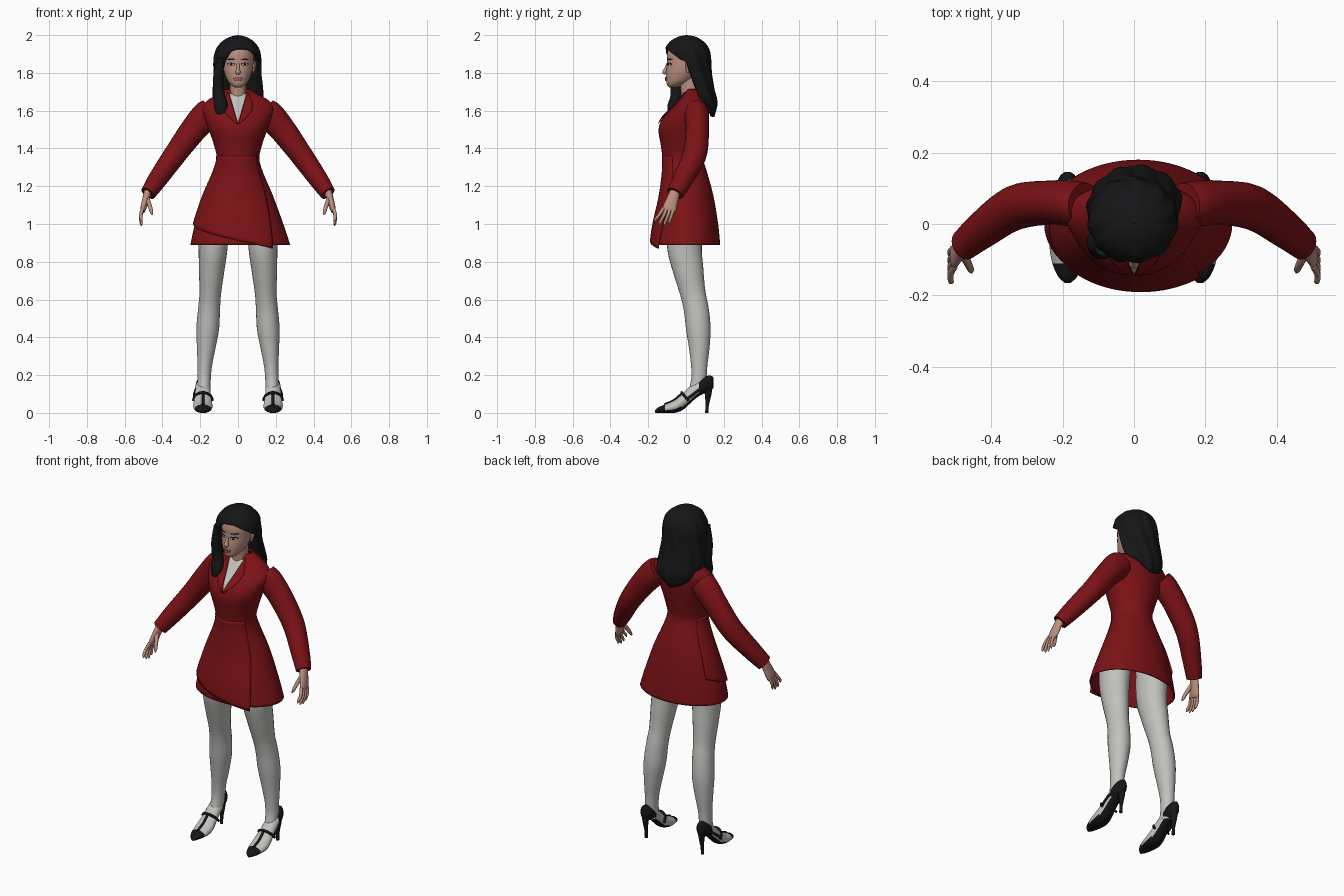
import bpy, bmesh, math
from mathutils import Vector


def material(name, rgb):
    m = bpy.data.materials.new(name)
    m.diffuse_color = (*rgb, 1)
    return m


RED = material("coat red", (0.2, 0.006, 0.008))
BLACK = material("hair and shoe black", (0.008, 0.008, 0.009))
PALE = material("stocking grey", (0.53, 0.54, 0.51))
SKIN = material("skin", (0.5, 0.28, 0.21))
LIP = material("lip pink", (0.33, 0.10, 0.09))
WHITE = material("eye white", (0.65, 0.65, 0.62))


def lerp(a, b, t):
    return a + (b - a) * t


def sample(tab, t):
    """Smooth interpolation of table rows (t, values...)."""
    t = min(max(t, tab[0][0]), tab[-1][0])
    i = 0
    while i < len(tab) - 2 and t > tab[i + 1][0]:
        i += 1
    p, q = tab[i], tab[i + 1]
    o, r = tab[max(i - 1, 0)], tab[min(i + 2, len(tab) - 1)]
    h = q[0] - p[0]
    s = (t - p[0]) / h
    out = []
    for k in range(1, len(p)):
        m0 = (q[k] - o[k]) / (q[0] - o[0]) * h
        m1 = (r[k] - p[k]) / (r[0] - p[0]) * h
        out.append((2*s**3 - 3*s**2 + 1) * p[k] + (s**3 - 2*s**2 + s) * m0
                   + (3*s**2 - 2*s**3) * q[k] + (s**3 - s**2) * m1)
    return out


def sheet(name, f, nu, nv, mats, wrap=False, caps=False, thick=0, rule=None):
    """Grid surface from f(u, v), optionally closed around u and capped."""
    bm = bmesh.new()
    rows = [[bm.verts.new(f(i / nu, j / nv)) for i in range(nu if wrap else nu + 1)]
            for j in range(nv + 1)]
    n = len(rows[0])
    for j in range(nv):
        for i in range(nu):
            k = (i + 1) % n
            bm.faces.new((rows[j][i], rows[j][k], rows[j + 1][k], rows[j + 1][i]))
    if caps:
        bm.faces.new(rows[0][::-1])
        bm.faces.new(rows[-1])
        bmesh.ops.recalc_face_normals(bm, faces=bm.faces)
    bm.normal_update()
    for face in bm.faces:
        face.smooth = True
        if rule:
            face.material_index = rule(face.calc_center_median(), face.normal)
    me = bpy.data.meshes.new(name)
    bm.to_mesh(me)
    bm.free()
    me.set_sharp_from_angle(angle=math.radians(50))
    for m in mats:
        me.materials.append(m)
    ob = bpy.data.objects.new(name, me)
    bpy.context.collection.objects.link(ob)
    if thick:
        mod = ob.modifiers.new("thickness", 'SOLIDIFY')
        mod.thickness = thick
    return ob


def body_point(tab, a, z, off=0):
    xl, xr, yf, yb = sample(tab, z)
    return ((xl + xr) / 2 + ((xr - xl) / 2 + off) * math.cos(a),
            (yf + yb) / 2 + ((yb - yf) / 2 + off) * math.sin(a), z)


def front_point(tab, x, z, off):
    xl, xr, yf, yb = sample(tab, z)
    c = min(1, abs((x - (xl + xr) / 2) / ((xr - xl) / 2)))
    return (x, (yf + yb) / 2 - (yb - yf) / 2 * math.sqrt(1 - c * c) - off, z)


def loft(name, tab, mat, nu=40, nv=40, caps=True, thick=0):
    z0, z1 = tab[0][0], tab[-1][0]
    return sheet(name, lambda u, v: body_point(tab, u * math.tau, lerp(z0, z1, v)),
                 nu, nv, [mat], True, caps, thick)


def plate(name, tab, z0, z1, left, right, mat, off=0.004, n=8):
    """Thin panel lying on the front of a lofted body."""
    return sheet(name, lambda u, v: front_point(
        tab, lerp(left(v), right(v), u), lerp(z0, z1, v), off), n, n, [mat], thick=0.003)


def oval(name, tab, x, z, w, h, mat, off=0.003):
    half = lambda v: w * math.sqrt(max(0.0, 1 - (2 * v - 1) ** 2)) + 0.0004
    return plate(name, tab, z - h, z + h, lambda v: x - half(v), lambda v: x + half(v), mat, off)


def tube(name, tab, mat, nu=16, nv=16, ref=(1, 0, 0)):
    """Tube along rows (t, x, y, z, side radius, other radius)."""
    def f(u, v):
        p = sample(tab, v)
        d = Vector(sample(tab, v + 0.01)[:3]) - Vector(sample(tab, v - 0.01)[:3])
        side = d.cross(Vector(ref)).normalized()
        other = side.cross(d).normalized()
        a = u * math.tau
        return Vector(p[:3]) + side * p[3] * math.cos(a) + other * p[4] * math.sin(a)
    return sheet(name, f, nu, nv, [mat], True, True)


def flip(s, tab):
    return [(r[0], r[1] * s, *r[2:]) for r in tab]


# Coat body: rows are z, left, right, front, back
COAT = [(0.87, -.255, .28, -.18, .18), (0.9, -.25, .273, -.18, .18), (1.0, -.228, .24, -.168, .17),
        (1.15, -.182, .185, -.138, .145), (1.28, -.13, .13, -.124, .11),
        (1.35, -.113, .113, -.125, .09), (1.42, -.128, .128, -.134, .098),
        (1.5, -.155, .155, -.145, .112), (1.56, -.175, .175, -.125, .12),
        (1.62, -.19, .19, -.07, .12), (1.66, -.155, .155, -.035, .112),
        (1.69, -.1, .1, -.012, .1), (1.715, -.06, .06, .0, .085)]
sheet("coat_body", lambda u, v: body_point(COAT, u * math.tau, lerp(0.89, 1.715, v)),
      64, 60, [RED], True, thick=0.008)


# Overlapping wrap panel with a slanted hem
def wrap_point(u, v):
    a = math.radians(lerp(150, 308 + 22 * v, u))
    return body_point(COAT, a, lerp(1.04 - 0.17 * u, 1.36, v), lerp(0.012, 0.002, v))


sheet("wrap_panel", wrap_point, 40, 24, [RED], thick=0.008)

# Shirt opening and lapels
plate("shirt", COAT, 1.54, 1.69, lambda v: -.045 * v - .001, lambda v: .045 * v + .001, PALE)
for s in (-1, 1):
    inner = lambda v: s * (.002 + .048 * v)
    outer = lambda v: s * (.006 + .05 * v + .045 * math.sin(math.pi * min(1, v * 1.05)))
    plate("lapel", COAT, 1.53, 1.7, inner if s > 0 else outer, outer if s > 0 else inner, RED, .009)

# Neck and head
loft("neck", [(1.6, -.05, .05, -.02, .09), (1.68, -.045, .045, -.026, .075),
              (1.73, -.043, .043, -.03, .07), (1.8, -.045, .045, -.04, .075)], SKIN, 24, 12)
HEAD = [(1.722, -.014, .014, -.088, -.05), (1.735, -.036, .036, -.1, -.02),
        (1.76, -.056, .056, -.105, .03), (1.8, -.072, .072, -.106, .07),
        (1.85, -.081, .081, -.1, .09), (1.9, -.083, .083, -.1, .105),
        (1.95, -.07, .07, -.08, .09), (1.98, -.03, .03, -.03, .05)]
loft("head", HEAD, SKIN)
tube("nose", [(0, 0, -.098, 1.85, .006, .007), (.6, 0, -.107, 1.82, .009, .009),
              (.85, 0, -.113, 1.803, .012, .014), (1, 0, -.106, 1.795, .006, .009)], SKIN)
oval("upper_lip", HEAD, 0, 1.772, .025, .006, LIP, .005)
oval("lower_lip", HEAD, 0, 1.763, .02, .006, LIP, .006)
for s in (-1, 1):
    oval("eyelash", HEAD, s * .036, 1.846, .019, .008, BLACK, .002)
    oval("eye", HEAD, s * .036, 1.844, .016, .006, WHITE, .004)
    oval("iris", HEAD, s * .036, 1.844, .006, .006, BLACK, .006)
    oval("eyebrow", HEAD, s * .038, 1.872, .021, .0035, BLACK, .003)
    tube("ear", flip(s, [(0, .08, .008, 1.80, .006, .005), (.6, .088, .015, 1.84, .018, .008),
                         (1, .087, .018, 1.862, .008, .005)]), SKIN, 12, 8)

# Hair: long at the back, open around the face
HAIR = [(1.56, -.075, .085, -.06, .145), (1.64, -.125, .137, -.07, .165),
        (1.72, -.132, .132, -.08, .15), (1.8, -.13, .122, -.1, .135),
        (1.88, -.127, .122, -.11, .13), (1.93, -.112, .112, -.108, .12),
        (1.965, -.085, .085, -.085, .095), (1.985, -.055, .055, -.055, .065),
        (1.995, -.028, .028, -.03, .04), (2.0, -.002, .002, 0, .005)]
HEM = [(0, 1.83), (12, 1.7), (25, 1.65), (55, 1.6), (90, 1.565), (140, 1.59), (180, 1.62),
       (212, 1.62), (224, 1.68), (234, 1.84), (246, 1.9), (265, 1.925), (295, 1.925),
       (320, 1.9), (340, 1.87), (352, 1.86), (360, 1.83)]


def hair_point(u, v):
    low = sample(HEM, u * 360)[0]
    z = lerp(low, 2.0, 1 - (1 - v) ** 2)
    wave = 0.003 * math.sin(u * math.tau * 11 + z * 22) * min(1, (2.0 - z) * 12)
    return body_point(HAIR, u * math.tau, z, wave)


sheet("hair", hair_point, 96, 40, [BLACK], True, thick=0.014)
tube("front_hair_lock", [(0, -.09, -.06, 1.88, .03, .02), (.3, -.105, -.055, 1.78, .032, .026),
                         (.65, -.1, -.05, 1.68, .032, .032), (.9, -.09, -.075, 1.61, .026, .035),
                         (1, -.1, -.085, 1.58, .008, .018)], BLACK)

for s in (-1, 1):
    # Sleeve
    tube("sleeve", flip(s, [(0, .14, .055, 1.6, .06, .07), (.1, .17, .057, 1.575, .064, .076),
                            (.28, .235, .06, 1.5, .062, .07), (.55, .335, .045, 1.365, .063, .06),
                            (.82, .43, -.02, 1.23, .053, .05),
                            (1, .476, -.058, 1.162, .046, .041)]), RED, 24, 30)
    # Hand
    tube("palm", flip(s, [(0, .47, -.05, 1.19, .026, .022), (.4, .487, -.07, 1.135, .031, .019),
                          (.85, .502, -.088, 1.08, .037, .015), (1, .504, -.092, 1.065, .032, .01)]), SKIN)
    for i, tip in enumerate((1.012, .995, .99, 1.0)):
        by, ty = -.119 + .018 * i, -.165 + .025 * i
        tube("finger", flip(s, [(0, .503, by, 1.085, .0095, .0095),
                                (.5, .515, lerp(by, ty, .5), lerp(1.085, tip, .5), .0085, .009),
                                (.92, .512, ty, tip + .008, .007, .007),
                                (1, .511, ty, tip, .003, .003)]), SKIN, 10, 8)
    tube("thumb", flip(s, [(0, .482, -.08, 1.14, .012, .012), (.5, .465, -.112, 1.09, .011, .011),
                           (.92, .456, -.132, 1.055, .008, .008), (1, .455, -.136, 1.048, .003, .003)]),
         SKIN, 10, 8)
    # Stockinged leg
    tube("leg", flip(s, [(0, .13, 0, 1.05, .1, .084), (.18, .132, -.008, .88, .092, .077),
                         (.32, .14, .013, .75, .08, .067), (.44, .147, .037, .63, .067, .057),
                         (.53, .153, .054, .55, .066, .058), (.63, .16, .065, .45, .065, .06),
                         (.74, .168, .07, .35, .055, .05), (.84, .176, .07, .25, .043, .038),
                         (.92, .179, .068, .18, .04, .035), (1, .182, .055, .11, .042, .034)]),
         PALE, 28, 44)
    # Shoe: rows are y, bottom, top, half width
    SHOE = [(-.165, .001, .014, .008), (-.15, 0, .028, .025), (-.11, 0, .045, .043),
            (-.06, 0, .068, .051), (-.02, .014, .1, .048), (.02, .048, .138, .042),
            (.06, .083, .168, .04), (.1, .105, .193, .036), (.135, .12, .197, .022),
            (.146, .135, .185, .008)]

    def shoe_point(u, v):
        y = lerp(-.165, .146, v)
        lo, hi, w = sample(SHOE, y)
        a = u * math.tau
        return (s * .186 + w * math.cos(a), y, (lo + hi) / 2 + (hi - lo) / 2 * math.sin(a))

    sheet("shoe", shoe_point, 28, 40, [PALE, BLACK], True, True,
          rule=lambda c, n: int(c.y < -.112 or c.y > .07 or n.z < -.55))
    tube("heel", [(0, s * .186, .115, .14, .026, .022), (.3, s * .186, .117, .1, .018, .016),
                  (.7, s * .186, .112, .04, .009, .009), (1, s * .186, .11, 0, .009, .009)], BLACK)
    # Straps: one over the instep, one along the centre
    arc = []
    for k in range(9):
        a = math.pi * k / 8
        arc.append((k / 8, s * .186 + .05 * math.cos(a), .012 - .035 * math.sin(a),
                    .066 + .042 * math.sin(a), .007, .007))
    tube("instep_strap", arc, BLACK, 8, 24, (0, 1, 0))
    tube("centre_strap", [(0, s * .186, -.022, .104, .005, .008), (.5, s * .186, -.065, .068, .005, .008),
                          (1, s * .186, -.115, .045, .005, .008)], BLACK, 8, 12)
    tube("ankle_strap", [(0, s * .228, .0, .07, .007, .006), (.5, s * .233, .035, .095, .007, .006),
                         (1, s * .222, .08, .13, .007, .006)], BLACK, 8, 10)
